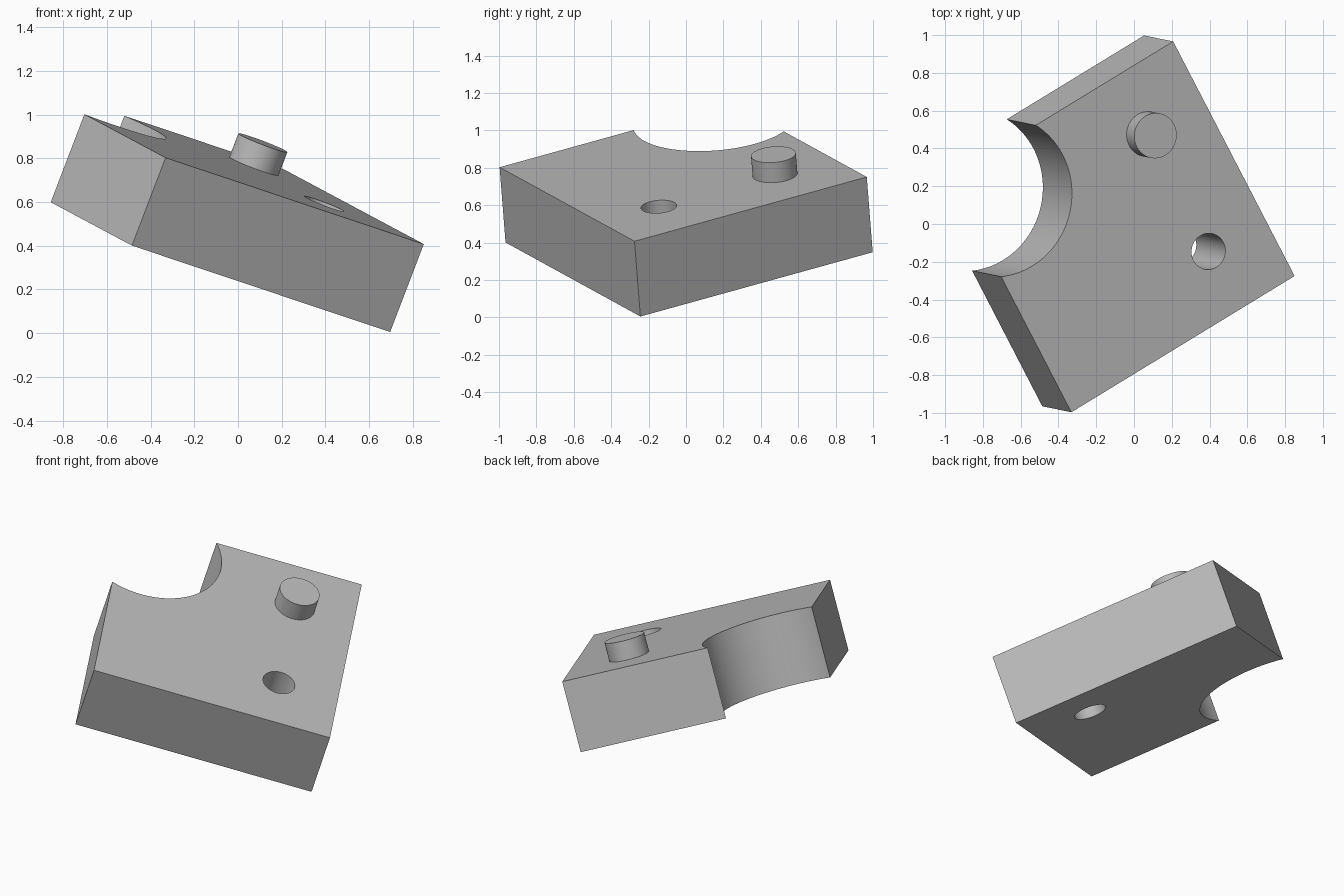
import bpy
from mathutils import Matrix, Vector

cube = bpy.data.objects.get("Cube")
if cube:
    bpy.data.objects.remove(cube, do_unlink=True)

SIDE = 1.44          # square block edge
THICK = 0.3 * SIDE   # block thickness

# Tilted frame: origin at the centre of the block's upper face
u = Vector((1.18, 0.72, -0.395)).normalized()
v = Vector((-0.645, 1.25, 0.345))
n = u.cross(v).normalized()
v = n.cross(u)
tilt = Matrix((u, v, n)).transposed().to_4x4()
tilt.translation = (-0.062, -0.015, 0.777)

grey = bpy.data.materials.new("plain grey")
grey.use_nodes = True
colour = (0.5, 0.5, 0.5, 1)
grey.diffuse_color = colour
grey.node_tree.nodes["Principled BSDF"].inputs["Base Color"].default_value = colour


def cylinder(name, a, b, radius, low, high):
    """Cylinder at fractions a, b of the block face, between two heights."""
    place = Vector(((a - 0.5) * SIDE, (b - 0.5) * SIDE, (low + high) / 2))
    bpy.ops.mesh.primitive_cylinder_add(vertices=96, radius=radius, depth=high - low)
    obj = bpy.context.object
    obj.name = name
    obj.matrix_world = tilt @ Matrix.Translation(place)
    obj.data.materials.append(grey)
    return obj


def finish(obj):
    bpy.ops.object.select_all(action="DESELECT")
    obj.select_set(True)
    bpy.context.view_layer.objects.active = obj
    bpy.ops.object.shade_smooth_by_angle(angle=0.5)


# Square block
bpy.ops.mesh.primitive_cube_add(size=1)
block = bpy.context.object
block.name = "block"
block.data.transform(Matrix.Diagonal((SIDE, SIDE, THICK, 1)))
block.matrix_world = tilt @ Matrix.Translation((0, 0, -THICK / 2))
block.data.materials.append(grey)

# Round corner notch and through hole
cutters = [
    cylinder("notch_cutter", 0.124, 0.851, 0.3 * SIDE, -THICK - 0.1, 0.1),
    cylinder("hole_cutter", 0.75, 0.25, 0.096, -THICK - 0.1, 0.1),
]
for cutter in cutters:
    cutter.hide_render = True
    cut = block.modifiers.new(cutter.name, "BOOLEAN")
    cut.operation = "DIFFERENCE"
    cut.solver = "EXACT"
    cut.object = cutter
    bpy.context.view_layer.objects.active = block
    bpy.ops.object.modifier_apply(modifier=cut.name)
    bpy.data.objects.remove(cutter, do_unlink=True)
finish(block)

# Round peg standing on the upper face
finish(cylinder("peg", 0.75, 0.75, 0.12, -0.02, 0.115))
